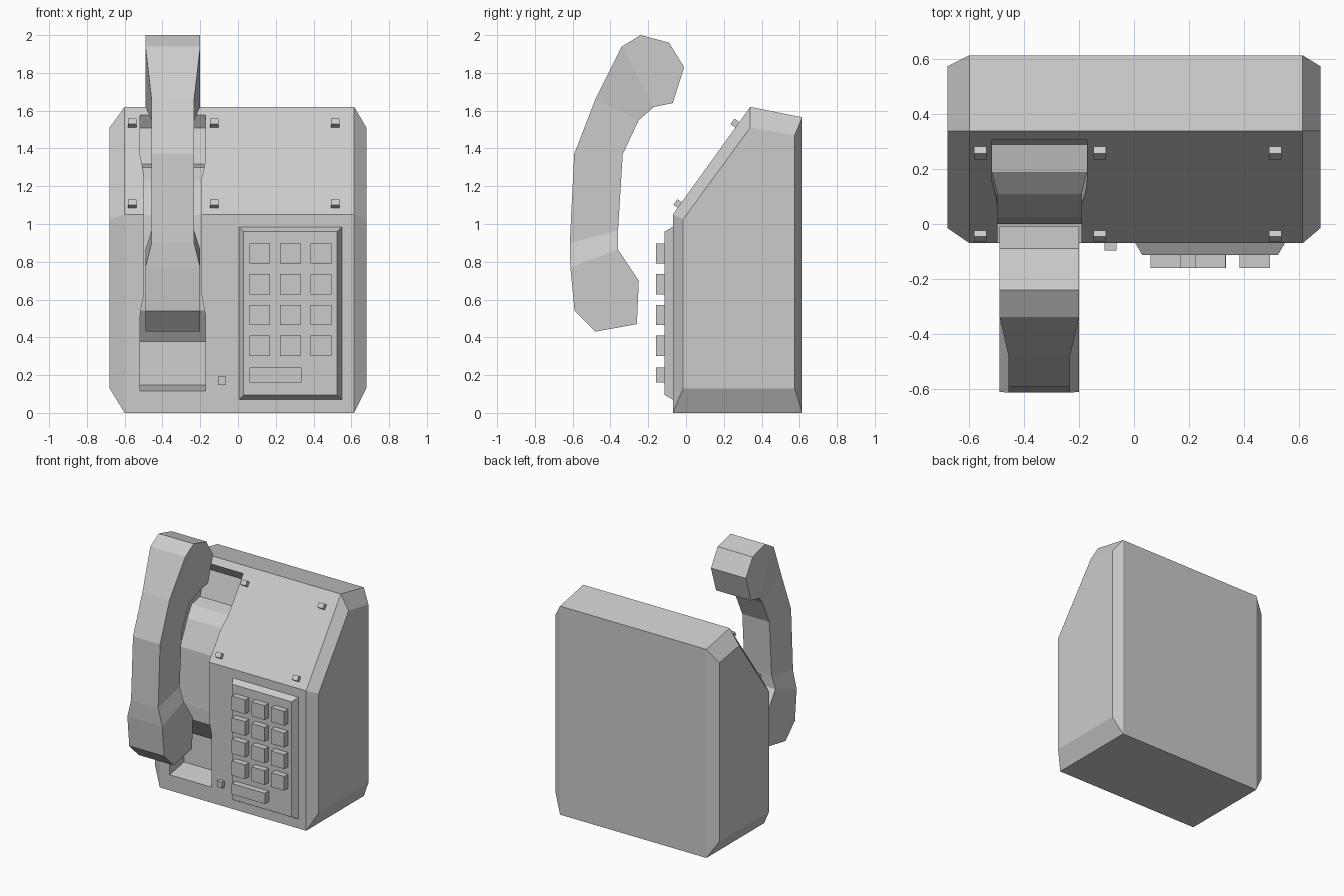
import bpy, bmesh, math
from mathutils import Matrix, Vector

if "Cube" in bpy.data.objects:
    bpy.data.objects.remove(bpy.data.objects["Cube"])


def loft(name, rings):
    """Join closed rings of points with quads and cap both ends."""
    bm = bmesh.new()
    vs = [[bm.verts.new(p) for p in r] for r in rings]
    n = len(rings[0])
    for a, b in zip(vs, vs[1:]):
        for i in range(n):
            j = (i + 1) % n
            bm.faces.new((a[i], a[j], b[j], b[i]))
    bm.faces.new(vs[0])
    bm.faces.new(vs[-1])
    bmesh.ops.recalc_face_normals(bm, faces=bm.faces)
    me = bpy.data.meshes.new(name)
    bm.to_mesh(me)
    bm.free()
    ob = bpy.data.objects.new(name, me)
    bpy.context.collection.objects.link(ob)
    return ob


def block(name, x0, x1, z0, z1, y_back, y_front, inset=0.0):
    """Box standing off the front face, optionally tapered towards the front."""
    def rect(y, d):
        return [(x0 + d, y, z0 + d), (x1 - d, y, z0 + d),
                (x1 - d, y, z1 - d), (x0 + d, y, z1 - d)]
    return loft(name, [rect(y_back, 0), rect(y_front, inset)])


# Housing: side profile with chamfered left and right ends
full = [(-.07, 0), (-.07, 1.05), (.34, 1.62), (.615, 1.565), (.615, 0)]
small = [(-.015, .13), (-.015, 1.025), (.34, 1.51), (.575, 1.47), (.575, .13)]
housing = loft("housing", [[(x, y, z) for y, z in prof] for x, prof in
                           ((-.68, small), (-.6, full), (.615, full), (.68, small))])

# Handset: outer point, inner point and wide/narrow flag for each station
stations = [
    ((-.48, .43), (-.26, .47), 1), ((-.59, .54), (-.25, .70), 1),
    ((-.612, .77), (-.36, .865), 1), ((-.615, .90), (-.36, .965), 0),
    ((-.592, 1.37), (-.335, 1.37), 0), ((-.48, 1.66), (-.25, 1.55), 0),
    ((-.34, 1.94), (-.17, 1.62), 1), ((-.24, 2.0), (-.07, 1.64), 1),
    ((-.09, 1.96), (-.01, 1.83), 1)]


def handset_shape(name, wide, narrow, dy=0.0, dz=0.0):
    cx = -.345
    rings = []
    for (oy, oz), (iy, iz), w in stations:
        h = wide if w else narrow
        rings.append([(cx - h, oy + dy, oz + dz), (cx + h, oy + dy, oz + dz),
                      (cx + h, iy + dy, iz + dz), (cx - h, iy + dy, iz + dz)])
    return loft(name, rings)


handset_shape("handset", .145, .1125)

# Cradle recess: a slightly wider handset shape cut from the housing
cutter = handset_shape("cradle_cutter", .173, .153, .36, -.322)
cutter.hide_render = True
cutter.hide_viewport = True
cut = housing.modifiers.new("cradle_recess", 'BOOLEAN')
cut.operation = 'DIFFERENCE'
cut.solver = 'EXACT'
cut.object = cutter

# Keypad plate and keys
block("keypad_plate", .005, .55, .07, .985, -.07, -.113, .025)
for r, z in enumerate((.79, .627, .465, .302)):
    for c, x in enumerate((.06, .223, .385)):
        block(f"key_{r}_{c}", x, x + .11, z, z + .107, -.11, -.16)
block("wide_key", .06, .335, .16, .24, -.11, -.16)

# Small button beside the cradle
block("side_button", -.107, -.063, .147, .193, -.06, -.097)

# Square studs on the sloped panel
tilt = Matrix.Rotation(-math.atan2(.41, .57), 4, 'X')
for r, (y, z) in enumerate(((.259, 1.534), (-.043, 1.107))):
    for c, x in enumerate((-.56, -.125, .515)):
        stud = block(f"stud_{r}_{c}", -.023, .023, -.018, .018, .018, -.016)
        stud.data.transform(Matrix.Translation(Vector((x, y, z))) @ tilt)
